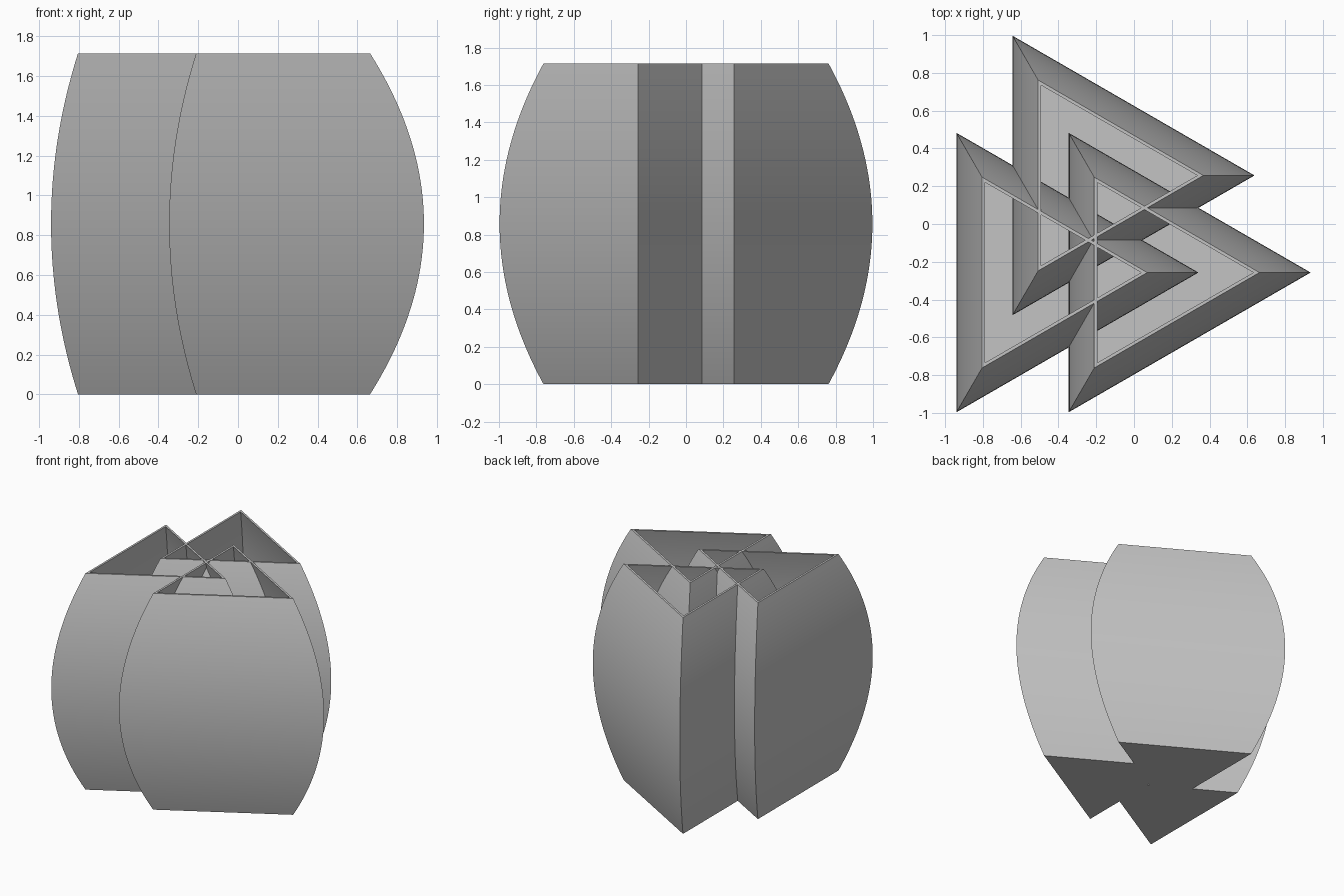
import bpy, bmesh, math

# Remove the default object only
cube = bpy.data.objects.get("Cube")
if cube:
    bpy.data.objects.remove(cube, do_unlink=True)

HEIGHT = 1.715
END_RADIUS = 0.2915      # inscribed radius at the rim and base
BULGE = 0.1355           # extra inscribed radius at mid height
WALL = 0.016
FLOOR = 0.02
STEPS = 40

grey = bpy.data.materials.new("light grey")
grey.use_nodes = True
grey.diffuse_color = (0.55, 0.55, 0.55, 1)
grey.node_tree.nodes["Principled BSDF"].inputs["Base Color"].default_value = (0.55, 0.55, 0.55, 1)


def inradius(z):
    """Barrel profile, widest at mid height."""
    t = z / HEIGHT
    return END_RADIUS + BULGE * 4 * t * (1 - t)


def ring(bm, r, z):
    """Triangle with its point towards +x."""
    corners = [math.radians(a) for a in (0, 120, 240)]
    return [bm.verts.new((2 * r * math.cos(a), 2 * r * math.sin(a), z)) for a in corners]


def triangular_vase(name, x, y):
    bm = bmesh.new()
    # Outside going up, then inside going down to the floor
    outer = [i * HEIGHT / STEPS for i in range(STEPS + 1)]
    inner = [HEIGHT - i * (HEIGHT - FLOOR) / STEPS for i in range(STEPS + 1)]
    rings = [ring(bm, inradius(z), z) for z in outer]
    rings += [ring(bm, inradius(z) - WALL, z) for z in inner]
    for low, high in zip(rings, rings[1:]):
        for i in range(3):
            j = (i + 1) % 3
            bm.faces.new((low[i], low[j], high[j], high[i]))
    bm.faces.new(rings[0][::-1])
    bm.faces.new(rings[-1])
    bmesh.ops.recalc_face_normals(bm, faces=bm.faces)
    mesh = bpy.data.meshes.new(name)
    bm.to_mesh(mesh)
    bm.free()
    mesh.materials.append(grey)
    obj = bpy.data.objects.new(name, mesh)
    obj.location = (x, y, 0)
    bpy.context.collection.objects.link(obj)
    # Smooth along the bulge, sharp at corners and rim
    bpy.ops.object.select_all(action="DESELECT")
    obj.select_set(True)
    bpy.context.view_layer.objects.active = obj
    bpy.ops.object.shade_smooth_by_angle(angle=math.radians(30))


# Three overlapping open vases
triangular_vase("right_vase", -0.513, -0.257)
triangular_vase("back_vase", -0.216, 0.257)
triangular_vase("left_vase", 0.081, -0.257)
